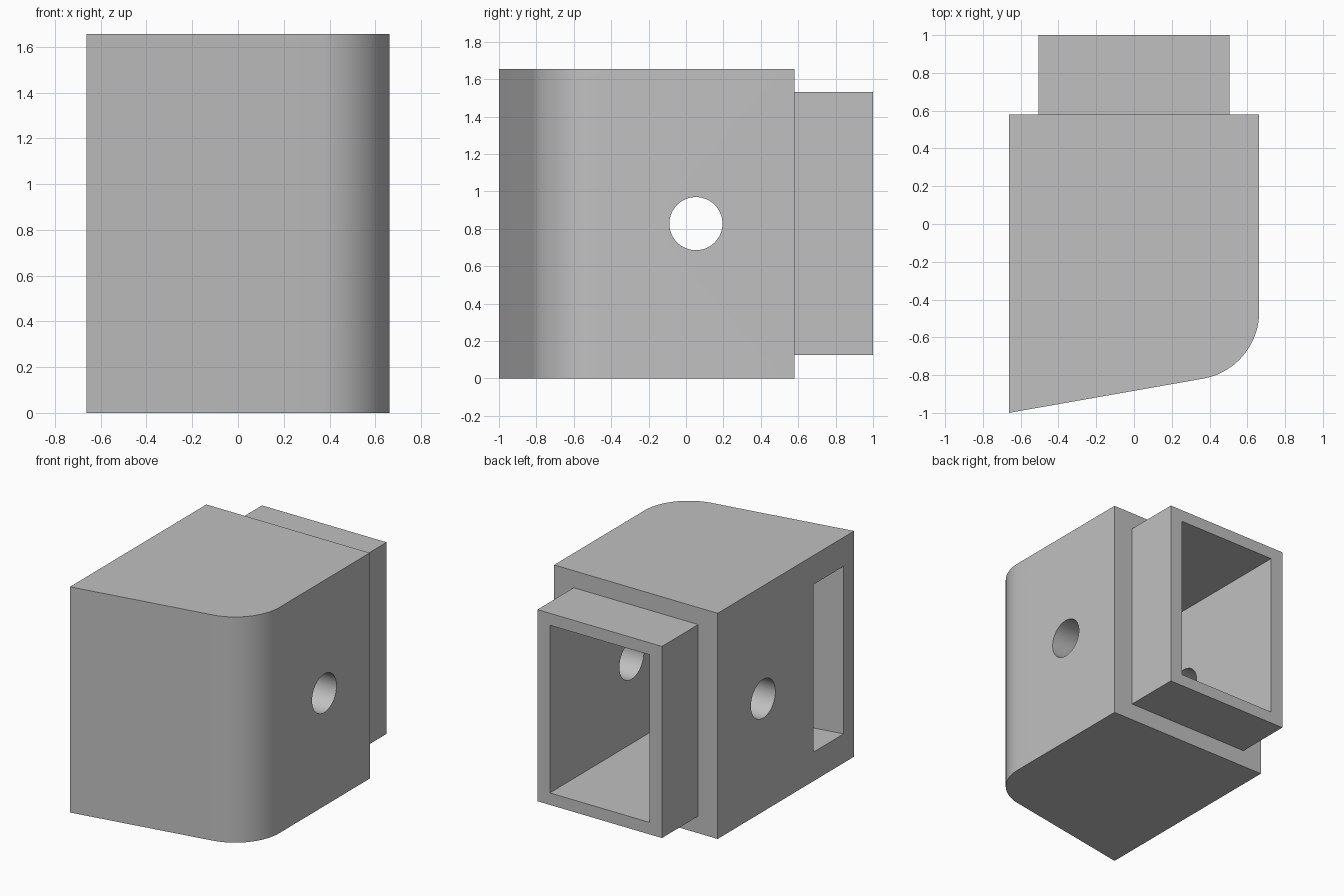
import bpy
import bmesh
from math import cos, sin, tan, radians

cube = bpy.data.objects.get("Cube")
if cube:
    bpy.data.objects.remove(cube)

grey = bpy.data.materials.new("mid grey")
grey.use_nodes = True
grey.diffuse_color = (0.53, 0.53, 0.53, 1)
grey.node_tree.nodes["Principled BSDF"].inputs["Base Color"].default_value = grey.diffuse_color

SLOPE = radians(10)   # slant of the front face
HALF = 0.663          # half width of the body
BORE = 0.404          # half width of the channel
HEIGHT = 1.655
SHOULDER = 0.58
MID = HEIGHT / 2


def slanted(y, x):
    """Depth at x of a line parallel to the front, passing y at the left edge."""
    return y + tan(SLOPE) * (x + HALF)


def prism(name, outline, low, high):
    """Extrude a plan outline between two heights."""
    bm = bmesh.new()
    face = bm.faces.new([bm.verts.new((x, y, low)) for x, y in outline])
    made = bmesh.ops.extrude_face_region(bm, geom=[face])["geom"]
    for v in made:
        if isinstance(v, bmesh.types.BMVert):
            v.co.z = high
    bmesh.ops.recalc_face_normals(bm, faces=bm.faces)
    mesh = bpy.data.meshes.new(name)
    bm.to_mesh(mesh)
    bm.free()
    mesh.materials.append(grey)
    obj = bpy.data.objects.new(name, mesh)
    bpy.context.collection.objects.link(obj)
    return obj


def combine(target, tool, operation):
    """Apply a boolean and discard the tool."""
    mod = target.modifiers.new(operation, "BOOLEAN")
    mod.object, mod.operation, mod.solver = tool, operation, "EXACT"
    bpy.context.view_layer.objects.active = target
    bpy.ops.object.modifier_apply(modifier=mod.name)
    bpy.data.objects.remove(tool)


# Body with slanted front and one rounded corner
radius = 0.36
cx = HALF - radius
cy = slanted(-1, HALF) + radius * tan(radians(40))
steps = 24
angles = [-(radians(90) - SLOPE) * (1 - i / steps) for i in range(steps + 1)]
corner = [(cx + radius * cos(a), cy + radius * sin(a)) for a in angles]
body = prism("connector_body",
             [(-HALF, SHOULDER), (-HALF, -1)] + corner + [(HALF, SHOULDER)], 0, HEIGHT)

# Rear spigot
spigot = prism("rear_spigot", [(-0.505, 0.4), (0.505, 0.4), (0.505, 1), (-0.505, 1)],
               0.125, 1.53)
combine(body, spigot, "UNION")

# Channel running in from the back and turning out through the side slot
near, far, out = -0.53, -0.88, -0.8
channel = prism("channel_cutter",
                [(BORE, 1.1), (-BORE, 1.1), (-BORE, slanted(near, -BORE)),
                 (out, slanted(near, out)), (out, slanted(far, out)),
                 (BORE, slanted(far, BORE))], 0.213, 1.442)
combine(body, channel, "DIFFERENCE")

# Cross hole through both side walls
bpy.ops.mesh.primitive_cylinder_add(vertices=64, radius=0.142, depth=2,
                                    location=(0, 0.053, MID), rotation=(0, radians(90), 0))
pin = bpy.context.object
pin.data.materials.append(grey)
combine(body, pin, "DIFFERENCE")

# Smooth the curved surfaces, keep the edges sharp
bpy.ops.object.select_all(action="DESELECT")
body.select_set(True)
bpy.context.view_layer.objects.active = body
bpy.ops.object.shade_smooth_by_angle(angle=radians(30))
